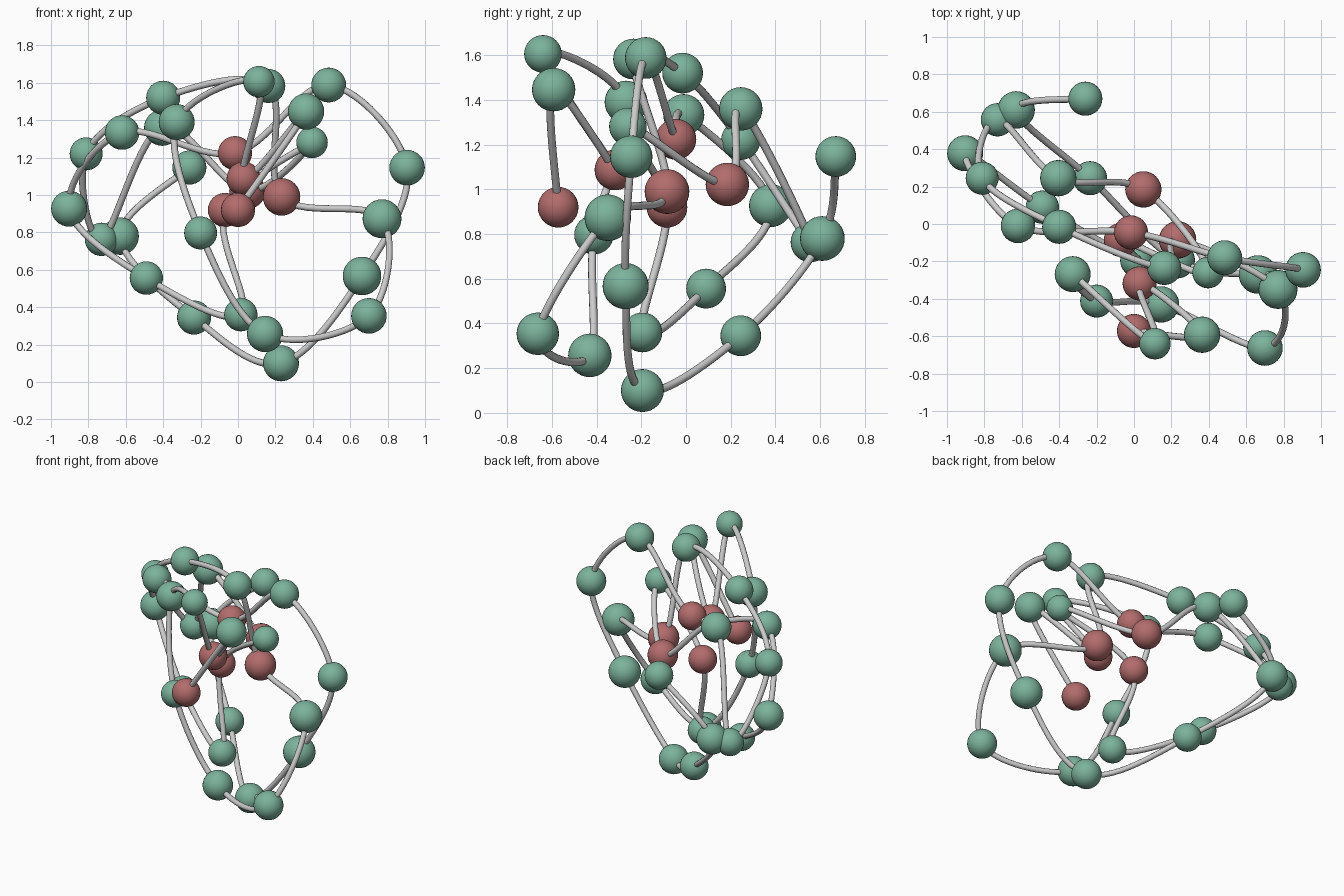
import bpy
from mathutils import Vector

if "Cube" in bpy.data.objects:
    bpy.data.objects.remove(bpy.data.objects["Cube"])

# Bead chain in order: (kind, x, y, z, radius); G = green bead, R = red bead
CHAIN = [
    ("G", -0.26, 0.67, 1.147, .091), ("G", -0.63, 0.61, 0.78, .1),
    ("G", -0.235, 0.245, 0.345, .091), ("G", 0.23, -0.195, 0.10, .096),
    ("G", 0.663, -0.27, 0.567, .103), ("G", 0.904, -0.245, 1.146, .095),
    ("G", 0.485, -0.18, 1.588, .093), ("R", -0.016, -0.045, 1.224, .091),
    ("G", -0.62, -0.01, 1.334, .092), ("G", -0.903, 0.378, 0.927, .096),
    ("G", -0.49, 0.09, 0.556, .089), ("G", 0.015, -0.195, 0.36, .089),
    ("R", -0.07, -0.085, 0.92, .091), ("G", 0.396, -0.26, 1.281, .084),
    ("R", 0.05, 0.185, 1.022, .097), ("G", -0.405, 0.245, 1.36, .097),
    ("G", -0.73, 0.557, 0.763, .089), ("G", -0.812, 0.245, 1.22, .088),
    ("G", -0.40, -0.015, 1.52, .091), ("G", 0.162, -0.235, 1.583, .091),
    ("R", 0.233, -0.085, 0.99, .1), ("G", 0.77, -0.35, 0.873, .104),
    ("G", 0.70, -0.663, 0.354, .095), ("G", 0.145, -0.43, 0.257, .097),
    ("G", -0.20, -0.412, 0.797, .088), ("G", -0.328, -0.268, 1.39, .096),
    ("G", 0.112, -0.64, 1.606, .084), ("R", 0.03, -0.318, 1.087, .091),
    ("G", 0.364, -0.592, 1.446, .097), ("R", 0.0, -0.572, 0.92, .091),
]


def material(name, color):
    m = bpy.data.materials.new(name)
    m.diffuse_color = color
    m.use_nodes = True
    m.node_tree.nodes["Principled BSDF"].inputs["Base Color"].default_value = m.diffuse_color
    return m


mats = {"G": material("green", (0.20, 0.45, 0.33, 1)),
        "R": material("red", (0.45, 0.15, 0.15, 1))}
names = {"G": "green_bead", "R": "red_bead"}

# Beads
for kind, x, y, z, r in CHAIN:
    bpy.ops.mesh.primitive_uv_sphere_add(segments=32, ring_count=16, radius=r,
                                         location=(x, y, z))
    bead = bpy.context.object
    bead.name = names[kind]
    bead.data.materials.append(mats[kind])
    bpy.ops.object.shade_smooth()

# Connecting tube through every bead centre, tangents taken from the neighbours
curve = bpy.data.curves.new("connecting_tube", "CURVE")
curve.dimensions = "3D"
curve.bevel_depth = 0.018
curve.bevel_resolution = 3
curve.resolution_u = 14
curve.use_fill_caps = True
centres = [Vector(b[1:4]) for b in CHAIN]
padded = [centres[0]] + centres + [centres[-1]]
spline = curve.splines.new("BEZIER")
spline.bezier_points.add(len(CHAIN) - 1)
for i, point in enumerate(spline.bezier_points):
    tangent = (padded[i + 2] - padded[i]) / 6
    point.handle_left_type = point.handle_right_type = "FREE"
    point.co = centres[i]
    point.handle_left = centres[i] - tangent
    point.handle_right = centres[i] + tangent
tube = bpy.data.objects.new("connecting_tube", curve)
bpy.context.collection.objects.link(tube)
